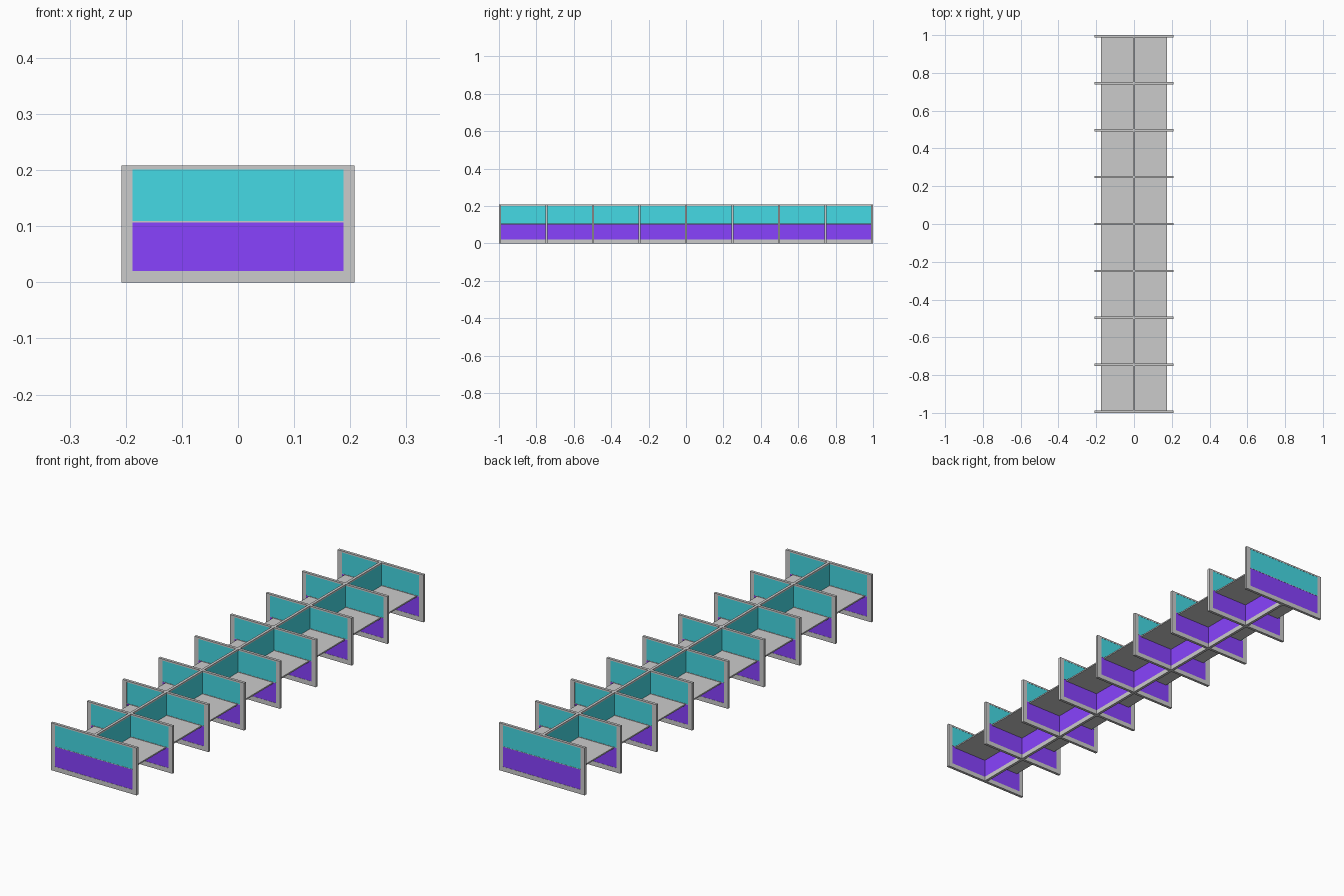
import bpy, bmesh
from mathutils import Matrix

if "Cube" in bpy.data.objects:
    bpy.data.objects.remove(bpy.data.objects["Cube"])

T = 0.012                      # panel thickness
W, H = 0.208, 0.208            # divider half width, height
BOT, MID, TOP = 0.02, 0.107, 0.201
BAYS = 8
PITCH = (2 - T) / BAYS
Y0 = -1 + T / 2


def material(name, rgb):
    m = bpy.data.materials.new(name)
    m.diffuse_color = (*rgb, 1)
    m.use_nodes = True
    m.node_tree.nodes["Principled BSDF"].inputs["Base Color"].default_value = m.diffuse_color
    return m


teal = material("teal_fabric", (0.06, 0.70, 0.78))
purple = material("purple_fabric", (0.25, 0.055, 1.0))


def box_mesh(name, boxes, mat=None):
    """Mesh made of boxes given as (x0, x1, y0, y1, z0, z1)."""
    bm = bmesh.new()
    for x0, x1, y0, y1, z0, z1 in boxes:
        m = Matrix.Translation(((x0 + x1) / 2, (y0 + y1) / 2, (z0 + z1) / 2))
        m = m @ Matrix.Diagonal((x1 - x0, y1 - y0, z1 - z0, 1))
        bmesh.ops.create_cube(bm, size=1, matrix=m)
    me = bpy.data.meshes.new(name)
    bm.to_mesh(me)
    bm.free()
    if mat:
        me.materials.append(mat)
    return me


def repeat(mesh, count, start):
    for i in range(count):
        ob = bpy.data.objects.new(f"{mesh.name}_{i + 1}", mesh)
        ob.location.y = start + i * PITCH
        bpy.context.collection.objects.link(ob)


t = T / 2
f = t - 0.0008                 # fabric sits just inside the frame
s = W - 0.02                   # inner edge of the side stiles

# Cross dividers: frame with upper and lower fabric
repeat(box_mesh("divider_frame", [
    (-W, -s, -t, t, 0, H), (s, W, -t, t, 0, H),
    (-s, s, -t, t, 0, BOT), (-s, s, -t, t, TOP, H),
    (-s, s, -t, t, MID, MID + 0.002)]), BAYS + 1, Y0)
repeat(box_mesh("divider_upper_fabric", [(-s, s, -f, f, MID + 0.002, TOP)], teal), BAYS + 1, Y0)
repeat(box_mesh("divider_lower_fabric", [(-s, s, -f, f, BOT, MID)], purple), BAYS + 1, Y0)

# Central spine between dividers
h = PITCH / 2 - t
mid_y = Y0 + PITCH / 2
repeat(box_mesh("spine_frame", [
    (-t, t, -h, h, 0, BOT), (-t, t, -h, h, TOP, H),
    (-t, t, -h, h, MID - 0.005, MID)]), BAYS, mid_y)
repeat(box_mesh("spine_upper_fabric", [(-f, f, -h, h, MID, TOP)], teal), BAYS, mid_y)
repeat(box_mesh("spine_lower_fabric", [(-f, f, -h, h, BOT, MID - 0.005)], purple), BAYS, mid_y)

# Desk tops on both sides of the spine
for side, x0, x1 in (("left", -0.174, -t), ("right", t, 0.174)):
    repeat(box_mesh(f"{side}_desk_top", [(x0, x1, -h, h, 0.101, 0.107)]), BAYS, mid_y)
